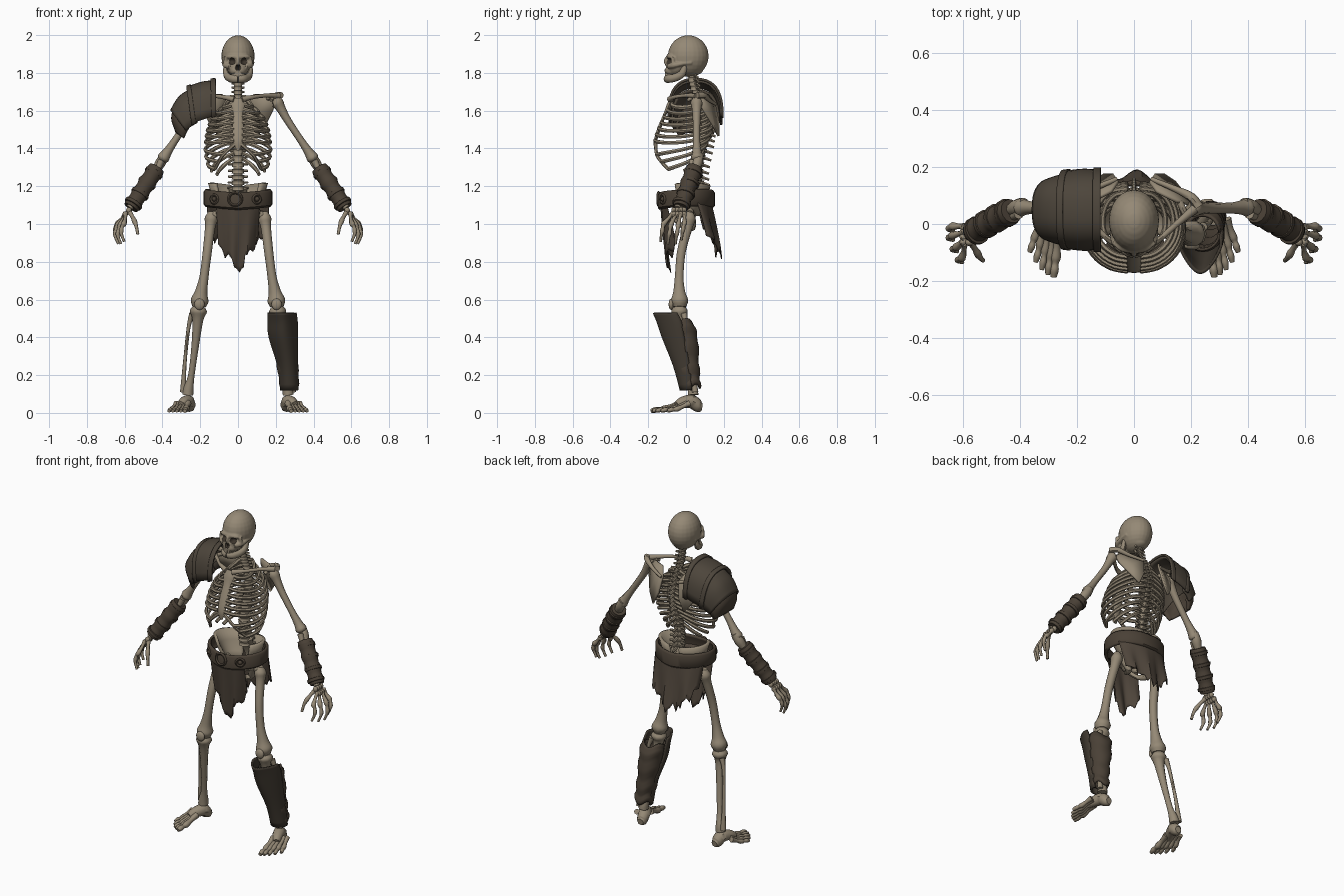
import bpy, bmesh, math, random
from mathutils import Vector, Matrix

random.seed(4)
pi, sin, cos = math.pi, math.sin, math.cos


def material(name, rgb):
    m = bpy.data.materials.new(name)
    m.diffuse_color = (*rgb, 1)
    return m


BONE = material("old bone", (0.30, 0.25, 0.18))
LEATHER = material("worn leather", (0.068, 0.052, 0.037))
CLOTH = material("torn cloth", (0.078, 0.060, 0.044))
IRON = material("dark iron", (0.052, 0.042, 0.031))
PLATE = material("brown plate", (0.074, 0.060, 0.044))
HOLLOW = material("dark hollow", (0.045, 0.035, 0.025))


def finish(name, bm, mat, thick=0, angle=45):
    bmesh.ops.recalc_face_normals(bm, faces=bm.faces)
    me = bpy.data.meshes.new(name)
    bm.to_mesh(me)
    bm.free()
    me.materials.append(mat)
    me.shade_smooth()
    me.set_sharp_from_angle(angle=math.radians(angle))
    ob = bpy.data.objects.new(name, me)
    bpy.context.collection.objects.link(ob)
    if thick:
        mod = ob.modifiers.new("thickness", "SOLIDIFY")
        mod.thickness, mod.offset = thick, 0
    return ob


def spline(pts, n):
    """Catmull-Rom through points of any dimension."""
    p = [Vector(q) for q in pts]
    p = [p[0] * 2 - p[1]] + p + [p[-1] * 2 - p[-2]]
    out = []
    for a, b, c, d in zip(p, p[1:], p[2:], p[3:]):
        for k in range(n):
            t = k / n
            out.append(0.5 * (2 * b + (c - a) * t + (2 * a - 5 * b + 4 * c - d) * t * t
                              + (3 * b - a - 3 * c + d) * t ** 3))
    return out + [p[-2]]


def skin(bm, rings, closed=True, caps=True):
    vs = [[bm.verts.new(q) for q in r] for r in rings]
    m = len(vs[0])
    for a, b in zip(vs, vs[1:]):
        for i in range(m if closed else m - 1):
            j = (i + 1) % m
            bm.faces.new((a[i], a[j], b[j], b[i]))
    if caps and closed:
        bm.faces.new(vs[0][::-1])
        bm.faces.new(vs[-1])


def tube(bm, pts, s=1, n=4, seg=8, flat=1.0):
    """Swept bone: points are (x, y, z, radius), s mirrors x, flat widens one axis."""
    q = spline(pts, n) if n > 1 else [Vector(p) for p in pts]
    c = [Vector((s * v[0], v[1], v[2])) for v in q]
    ch = c[-1] - c[0]
    up = Vector((0, -1, 0)) if abs(ch.z) > ch.xy.length else Vector((0, 0, 1))
    rings = []
    for i, v in enumerate(c):
        t = (c[min(i + 1, len(c) - 1)] - c[max(i - 1, 0)]).normalized()
        side = t.cross(up).normalized()
        nrm = side.cross(t)
        r = max(q[i][3], 0.002)
        rings.append([v + side * r * cos(2 * pi * k / seg) + nrm * r * flat * sin(2 * pi * k / seg)
                      for k in range(seg)])
    skin(bm, rings)


def blob(bm, c, r, seg=14):
    m = Matrix.Translation(c) @ Matrix.Diagonal((*r, 1))
    bmesh.ops.create_uvsphere(bm, u_segments=seg, v_segments=seg // 2 + 2, radius=1, matrix=m)


def box(bm, c, d):
    bmesh.ops.create_cube(bm, size=1, matrix=Matrix.Translation(c) @ Matrix.Diagonal((*d, 1)))


# Skull: fused blobs with cut eye and nose hollows
bm = bmesh.new()
for c, r in [((0, .012, 1.889), (.088, .108, .110)), ((0, -.055, 1.835), (.062, .052, .055)),
             ((0, -.078, 1.886), (.064, .026, .018)), ((0, -.078, 1.812), (.044, .036, .030)),
             ((0, -.103, 1.862), (.010, .014, .026)), ((0, .03, 1.815), (.05, .06, .03))]:
    blob(bm, c, r, 24)
for s in (1, -1):
    tube(bm, [(.04, -.092, 1.835, .015), (.066, -.065, 1.84, .015), (.077, -.01, 1.85, .009),
              (.078, .03, 1.855, .01)], s)
    tube(bm, [(.064, -.07, 1.885, .011), (.068, -.068, 1.84, .011)], s)
skull = finish("skull", bm, BONE, angle=60)
mod = skull.modifiers.new("fuse", "REMESH")
mod.mode, mod.voxel_size, mod.use_smooth_shade = "VOXEL", 0.005, True
mod = skull.modifiers.new("soften", "SMOOTH")
mod.iterations = 3
bm = bmesh.new()
for s in (1, -1):
    blob(bm, (s * .034, -.112, 1.862), (.023, .040, .020), 16)
    blob(bm, (s * .006, -.118, 1.829), (.009, .026, .016), 12)
cutter = finish("skull_hollow_cutter", bm, HOLLOW)
cutter.hide_render = True
cutter.display_type = "WIRE"
mod = skull.modifiers.new("hollows", "BOOLEAN")
mod.object, mod.operation, mod.solver = cutter, "DIFFERENCE", "EXACT"
mod.use_self = True
mod.material_mode = "TRANSFER"

# Lower jaw and teeth
bm = bmesh.new()
for s in (1, -1):
    tube(bm, [(.066, -.005, 1.84, .011), (.062, -.022, 1.795, .017), (.048, -.06, 1.774, .018),
              (.027, -.092, 1.769, .019), (0, -.100, 1.768, .019)], s, flat=1.15)
finish("lower_jaw", bm, BONE)
bm = bmesh.new()
for k in range(-5, 6):
    a = k * .2
    for z in (1.787, 1.799):
        box(bm, (.037 * sin(a), -.062 - .045 * cos(a), z), (.0068, .010, .0125))
finish("teeth", bm, BONE)

# Spine: vertebrae with rear and side spurs
path = spline([(.07, 1.16, .036), (.06, 1.28, .034), (.09, 1.42, .030), (.105, 1.53, .026),
               (.085, 1.63, .023), (.045, 1.72, .023), (.025, 1.81, .022)], 4)
bm = bmesh.new()
for y, z, r in path:
    tube(bm, [(0, y, z - .012, r), (0, y, z - .006, r * .88), (0, y, z + .006, r * .88),
              (0, y, z + .011, r)], n=1, seg=12)
    k = .5 if z > 1.68 else 1
    tube(bm, [(0, y + r * .6, z, .010), (0, y + r + .028 * k, z - .014, .007)], n=1, seg=6)
    for s in (1, -1):
        tube(bm, [(r * .5, y + .012, z, .009), (r + .018 * k, y + .022, z + .002, .006)], s, 1, 6)
tube(bm, [(0, y, z, r * .7) for y, z, r in path], n=1)
finish("spine", bm, BONE)

# Rib cage
W = [.075, .11, .138, .152, .162, .168, .172, .174, .170, .160, .14, .115]
YF = [-.075, -.095, -.115, -.13, -.145, -.157, -.165, -.165, -.15, -.13, 0, 0]
bm = bmesh.new()
for s in (1, -1):
    margin = []
    for i in range(12):
        zb = 1.675 - .030 * i
        yb = .095 + .045 * sin(pi * min(i / 9, 1)) - (.02 if i > 9 else 0)
        zf = 1.635 - .032 * i if i < 7 else 1.375 - .035 * (i - 7)
        end = 1 if i < 7 else (.88, .82, .74, .5, .4)[i - 7]
        yf = YF[i] if i < 10 else -.1
        pts = []
        for k in range(11):
            u = k / 10 * end
            a = pi * u
            x = .02 + (W[i] - .02) * sin(a) ** (.75 if u < .5 else .98) if 0 < u < 1 else .022
            y = (yb + yf) / 2 + (yb - yf) / 2 * cos(a)
            z = zb + (zf - zb) * u / max(end, .7) - (.035 if i < 7 else .02) * sin(a)
            pts.append((x, y, z, .0092 if i else .0105))
        tube(bm, pts, s, 2, 6, 1.2)
        if 7 <= i <= 9:
            margin.append(pts[-1])
    tube(bm, [(.015, -.16, 1.425, .011)] + margin, s, 4, 6)
finish("ribs", bm, BONE)

# Breastbone, collar bones, shoulder blades
bm = bmesh.new()
tube(bm, [(0, -.078, 1.665, .022), (0, -.09, 1.63, .036), (0, -.11, 1.585, .025), (0, -.14, 1.51, .029),
          (0, -.162, 1.44, .026), (0, -.165, 1.39, .008)], seg=10, flat=.35)
finish("breastbone", bm, BONE)
bm = bmesh.new()
for s in (1, -1):
    tube(bm, [(.02, -.085, 1.66, .017), (.08, -.06, 1.672, .011), (.15, .0, 1.68, .011),
              (.215, .055, 1.678, .017)], s)
finish("collar_bones", bm, BONE)
bm = bmesh.new()
for s in (1, -1):
    rim = [(.055, .150, 1.64), (.08, .115, 1.685), (.15, .08, 1.685), (.195, .07, 1.65),
           (.185, .095, 1.60), (.145, .145, 1.52), (.105, .172, 1.465), (.07, .172, 1.54)]
    mid = bm.verts.new((s * .115, .130, 1.60))
    vs = [bm.verts.new((s * x, y, z)) for x, y, z in rim]
    for a, b in zip(vs, vs[1:] + vs[:1]):
        bm.faces.new((mid, a, b))
finish("shoulder_blades", bm, BONE, .012)
bm = bmesh.new()
for s in (1, -1):
    tube(bm, [(.06, .158, 1.635, .008), (.14, .125, 1.655, .011), (.2, .095, 1.68, .016),
              (.228, .06, 1.682, .017)], s)
    tube(bm, [(.16, .08, 1.665, .012), (.18, .03, 1.665, .011), (.175, .01, 1.655, .009)], s)
finish("shoulder_blade_ridges", bm, BONE)

# Pelvis: flared hip wings, tail bone, lower loops
bm = bmesh.new()
for s in (1, -1):
    rows = []
    for z, rx, ry in [(1.045, .07, .05), (1.09, .095, .07), (1.15, .13, .095), (1.20, .15, .11)]:
        rows.append([(s * rx * sin(a), .015 + ry * cos(a), z + .018 * sin(a) * (z > 1.18))
                     for a in [.25 + k * 2.0 / 12 for k in range(13)]])
    skin(bm, rows, closed=False)
finish("hip_wings", bm, BONE, .018)
bm = bmesh.new()
tube(bm, [(0, .07, 1.19, .05), (0, .10, 1.12, .04), (0, .105, 1.06, .022), (0, .08, 1.02, .008)], flat=.5)
for s in (1, -1):
    tube(bm, [(.09, .01, 1.06, .03), (.055, -.05, 1.05, .014), (0, -.065, 1.04, .018)], s)
    tube(bm, [(0, -.06, 1.03, .014), (.04, -.02, .99, .014), (.065, .03, .98, .02),
              (.09, .02, 1.05, .03)], s)
finish("lower_pelvis", bm, BONE)

# Arms, hands, legs and feet, mirrored
for s, side in ((1, "left"), (-1, "right")):
    bm = bmesh.new()
    tube(bm, [(.19, .06, 1.655, .018), (.207, .056, 1.645, .032), (.228, .056, 1.61, .025),
              (.265, .056, 1.545, .020), (.335, .056, 1.44, .019), (.375, .058, 1.38, .025),
              (.395, .058, 1.35, .032), (.405, .058, 1.335, .02)], s)
    tube(bm, [(.385, .075, 1.37, .018), (.41, .06, 1.325, .028), (.45, .04, 1.26, .018),
              (.57, -.02, 1.08, .014)], s)
    tube(bm, [(.405, .035, 1.335, .018), (.44, .02, 1.27, .015), (.575, -.045, 1.085, .018)], s)
    finish(side + "_arm_bones", bm, BONE)

    bm = bmesh.new()
    for k in range(8):
        blob(bm, (s * (.578 + .02 * (k // 4)), -.010 - .018 * (k % 4), 1.072 - .022 * (k // 4)),
             (.015, .014, .017), 8)
    for k in range(4):
        y = -.008 - .02 * k
        e = (-.008, -.04, -.08, -.118)[k]
        dx, dz = (0, 0, -.014, -.032)[k], (.02, .0, .0, .012)[k]
        tube(bm, [(.595, y, 1.06, .012), (.613 + dx / 2, (y + e) / 2, 1.03, .009),
                  (.636 + dx, e, .995 + dz / 2, .0145), (.645 + dx, e - .004, .975 + dz, .0095),
                  (.650 + dx, e - .008, .95 + dz, .012), (.648 + dx, e - .012, .93 + dz, .0085),
                  (.634 + dx, e - .016, .895 + dz, .007)], s)
    tube(bm, [(.575, -.06, 1.065, .014), (.56, -.085, 1.04, .010), (.548, -.105, 1.015, .0135),
              (.538, -.12, .985, .009), (.53, -.128, .945, .008)], s)
    finish(side + "_hand", bm, BONE)

    # Wrapped bracer with straps
    a, b = Vector((.430, .045, 1.295)), Vector((.567, -.028, 1.087))
    bm = bmesh.new()
    prof = [.043, .047, .048, .044, .043, .047, .048, .043, .042, .046, .047, .042, .041, .045, .045, .040]
    tube(bm, [(*a.lerp(b, k / 15), r) for k, r in enumerate(prof)], s, 1, 14)
    for t in (.12, .38, .65, .9):
        tube(bm, [(*(a.lerp(b, t + d) + Vector((0, .004 * sin(t * 20), 0))), r)
                  for d, r in ((-.04, .045), (-.032, .0505), (.032, .0495), (.04, .044))], s, 1, 14)
    finish(side + "_bracer", bm, LEATHER, angle=35)

    bm = bmesh.new()
    blob(bm, (s * .09, .01, 1.06), (.032, .032, .032))
    tube(bm, [(.09, .01, 1.06, .022), (.135, .018, 1.045, .022)], s, 1)
    tube(bm, [(.142, .02, 1.065, .016), (.142, .018, 1.03, .034), (.148, .008, .98, .027),
              (.163, -.025, .85, .024), (.18, -.036, .72, .024), (.195, -.036, .64, .033),
              (.203, -.034, .595, .047), (.206, -.034, .562, .036)], s, seg=10)
    tube(bm, [(.208, -.034, .56, .034), (.21, -.034, .535, .045), (.213, -.032, .49, .029),
              (.226, -.01, .36, .020), (.247, .02, .2, .017), (.262, .035, .13, .027),
              (.266, .038, .095, .029)], s, seg=10)
    tube(bm, [(.242, -.01, .525, .017), (.262, .002, .45, .010), (.283, .032, .25, .010),
              (.290, .048, .11, .017)], s)
    blob(bm, (s * .204, -.078, .575), (.028, .014, .030))
    finish(side + "_leg_bones", bm, BONE)

    bm = bmesh.new()
    tube(bm, [(.255, .085, .03, .02), (.257, .065, .035, .032), (.265, .03, .06, .036),
              (.285, -.02, .055, .030), (.30, -.05, .042, .020)], s)
    for k in range(5):
        x0, y0 = .266 + .015 * k, -.03 + .012 * k
        x1, y1 = .282 + .021 * k, -.186 + .004 * k + .0045 * k * k
        f = 1.25 if k == 0 else 1
        tube(bm, [(x0 + (x1 - x0) * t, y0 + (y1 - y0) * t, z, r * f) for t, z, r in
                  ((0, .05, .016), (.3, .034, .011), (.55, .021, .0145), (.7, .018, .010),
                   (.84, .016, .0122), (1, .010, .0085))], s)
    finish(side + "_foot", bm, BONE)


# Shoulder guard: overlapping arched plates on one side
def lame(name, st, mat=PLATE, thick=.012):
    """Each station: crest x, crest z, base x, base z, half width."""
    bm = bmesh.new()
    rows = []
    for cx, cz, bx, bz, w in spline(st, 4):
        row = []
        for k in range(21):
            a = pi * k / 20
            h = sin(a) ** .75 if 0 < k < 20 else 0
            row.append((bx + (cx - bx) * h, .05 - w * math.copysign(abs(cos(a)) ** .8, cos(a)),
                        bz + (cz - bz) * h))
        rows.append(row)
    skin(bm, rows, closed=False)
    return finish(name, bm, mat, thick)


lame("shoulder_plate_upper", [(-.125, 1.755, -.12, 1.575, .135), (-.19, 1.748, -.18, 1.555, .138),
                              (-.268, 1.722, -.24, 1.535, .131)])
lame("shoulder_plate_rim", [(-.118, 1.768, -.115, 1.57, .143), (-.145, 1.764, -.14, 1.56, .143)])
lame("shoulder_plate_band", [(-.250, 1.735, -.222, 1.53, .138), (-.272, 1.726, -.245, 1.525, .135)])
lame("shoulder_plate_middle", [(-.255, 1.71, -.215, 1.535, .123), (-.312, 1.668, -.25, 1.515, .117),
                               (-.354, 1.60, -.275, 1.495, .106)])
lame("shoulder_plate_lower", [(-.332, 1.62, -.26, 1.505, .098), (-.348, 1.56, -.275, 1.48, .092),
                              (-.325, 1.485, -.285, 1.455, .078)], LEATHER)

# Belt with buckle and studs
bm = bmesh.new()
rows = [[((.163 + o) * sin(a), .002 + (.132 + o) * cos(a), z + .012 * abs(sin(a)) + .006 * cos(a))
         for a in [2 * pi * k / 48 for k in range(48)]]
        for z, o in ((1.085, .004), (1.093, .012), (1.157, .012), (1.168, .004))]
skin(bm, rows, caps=False)
finish("belt", bm, LEATHER, .014)
bm = bmesh.new()
for x, r in ((-.015, .034), (-.125, .022), (.10, .022)):
    y = .002 - .148 * math.sqrt(1 - (x / .18) ** 2)
    rot = Matrix.Translation((x, y, 1.132)) @ Matrix.Rotation(x * 5, 4, "Z") @ Matrix.Rotation(pi / 2, 4, "X")
    rows = [[rot @ Vector(((r + .008 * cos(b)) * cos(a), (r + .008 * cos(b)) * sin(a), .008 * sin(b)))
             for b in [pi * j / 4 for j in range(8)]] for a in [pi * k / 10 for k in range(21)]]
    skin(bm, rows, caps=False)
    if r < .03:
        bmesh.ops.create_uvsphere(bm, u_segments=10, v_segments=6, radius=.014, matrix=rot)
finish("buckle_and_studs", bm, LEATHER)


# Torn loincloth, front and back
def rag(name, half, front, zmid, zedge, drift):
    bm = bmesh.new()
    n, m = 22, 12
    cols = []
    for i in range(n + 1):
        u = i / n * 2 - 1
        zb = zmid + (zedge - zmid) * abs(u) ** 1.2 + random.uniform(-.03, .03) + (.012 if i % 2 else 0)
        col = []
        for k in range(m + 1):
            t = k / m
            z = 1.11 + (zb - 1.11) * t
            x = half * u * (1 - .08 * t)
            y = front * .135 * math.sqrt(1 - (half * u / .185) ** 2) + drift * t
            col.append((x, y + .014 * t * sin(u * 8 + t), z))
        cols.append(col)
    skin(bm, cols, closed=False)
    finish(name, bm, CLOTH, .006)


rag("loincloth_front", .115, -1, .755, .91, .04)
rag("loincloth_back", .165, 1, .82, .95, .04)


# Single greave: iron front shell over leather wraps
def leg_shell(name, sections, a0, a1, mat, bump=0, keel=0):
    bm = bmesh.new()
    rows = []
    for i, (z, cx, cy, rx, ry) in enumerate(spline(sections, 4)):
        o = bump * (i % 4 in (1, 2))
        rows.append([(cx + (rx + o) * cos(a) * (1 - keel * max(0, -sin(a)) * (z - .1)),
                      cy + (ry + o) * sin(a), z + .012 * sin(3 * a) * (bump > 0))
                     for a in [a0 + (a1 - a0) * k / 24 for k in range(25)]])
    skin(bm, rows, closed=False)
    finish(name, bm, mat, .01, 40)


leg_shell("greave_front", [(.12, .272, .018, .044, .046), (.25, .263, .0, .051, .064),
                           (.40, .240, -.035, .073, .088), (.48, .236, -.052, .076, .098),
                           (.53, .233, -.075, .073, .096)], pi - .3, 2 * pi + .3, IRON, keel=.9)
leg_shell("greave_wraps", [(.14, .272, .032, .042, .04), (.2, .268, .018, .044, .048),
                           (.3, .256, 0, .052, .06), (.42, .245, -.015, .062, .068),
                           (.49, .24, -.03, .06, .06)], 0, 2 * pi, LEATHER, .006)
